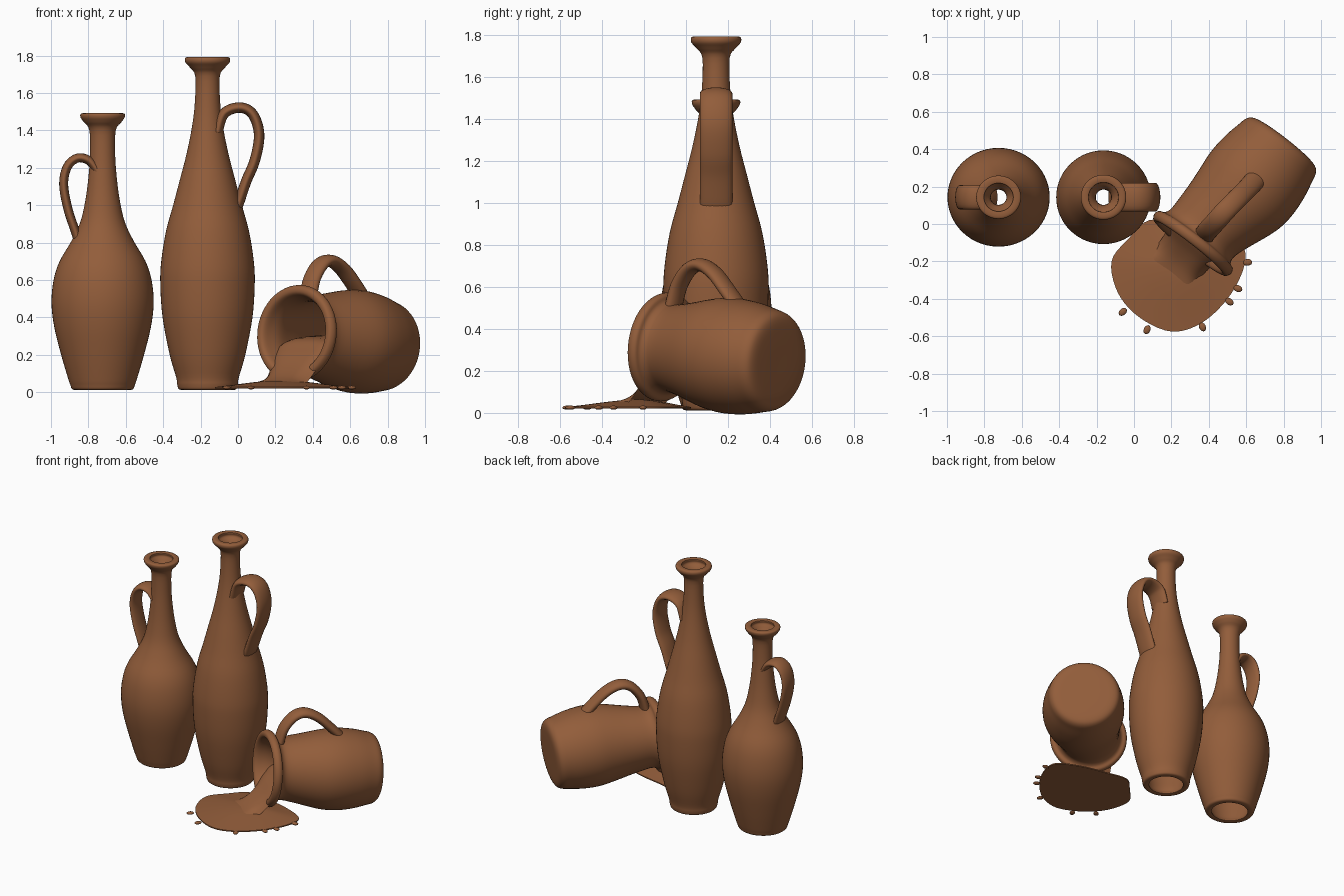
import bpy, bmesh, math
from mathutils import Vector, Matrix

cube = bpy.data.objects.get("Cube")
if cube:
    bpy.data.objects.remove(cube, do_unlink=True)

clay = bpy.data.materials.new("terracotta brown")
clay.use_nodes = True
clay.diffuse_color = (0.29, 0.11, 0.043, 1)
bsdf = clay.node_tree.nodes["Principled BSDF"]
bsdf.inputs["Base Color"].default_value = clay.diffuse_color
bsdf.inputs["Roughness"].default_value = 0.8


def spline(points, steps, closed=False):
    """Catmull-Rom curve through the points."""
    p = [Vector(q) for q in points]
    n = len(p)
    out = []
    for i in range(n if closed else n - 1):
        if closed:
            a, b, c, d = (p[(i + k) % n] for k in (-1, 0, 1, 2))
        else:
            a, b, c, d = (p[min(max(i + k, 0), n - 1)] for k in (-1, 0, 1, 2))
        for s in range(steps):
            t = s / steps
            out.append(b + (c - a) * (t / 2) + (a - b * 2.5 + c * 2 - d / 2) * t * t
                       + (b * 3 - a - c * 3 + d) * (t ** 3 / 2))
    return out if closed else out + [p[-1]]


def finish(name, bm, matrix=None, angle=50):
    bmesh.ops.remove_doubles(bm, verts=bm.verts, dist=0.0004)
    bmesh.ops.recalc_face_normals(bm, faces=bm.faces)
    if matrix:
        bm.transform(matrix)
    mesh = bpy.data.meshes.new(name)
    bm.to_mesh(mesh)
    bm.free()
    mesh.materials.append(clay)
    mesh.polygons.foreach_set("use_smooth", [True] * len(mesh.polygons))
    mesh.set_sharp_from_angle(angle=math.radians(angle))
    obj = bpy.data.objects.new(name, mesh)
    bpy.context.collection.objects.link(obj)
    return obj


def skin(rows, ring=True, loop=False):
    """Bridge rows of points with quads."""
    bm = bmesh.new()
    grid = [[bm.verts.new(co) for co in row] for row in rows]
    n = len(grid[0])
    for i in range(len(grid) if loop else len(grid) - 1):
        a, b = grid[i], grid[(i + 1) % len(grid)]
        for j in range(n if ring else n - 1):
            k = (j + 1) % n
            bm.faces.new((a[j], a[k], b[k], b[j]))
    return bm


def lathe(profile, closed, sides=56):
    rows = []
    for r, z in spline(profile, 4, closed):
        r = max(r, 0)
        rows.append([(r * math.cos(math.tau * k / sides),
                      r * math.sin(math.tau * k / sides), z) for k in range(sides)])
    return skin(rows, loop=closed)


def strap(name, path, side, width, thick, matrix=None, sides=20):
    """Sweep an oval section along a planar path."""
    pts = spline(path, 6)
    side = Vector(side)
    rows = []
    for i, p in enumerate(pts):
        tangent = pts[min(i + 1, len(pts) - 1)] - pts[max(i - 1, 0)]
        normal = tangent.cross(side).normalized()
        rows.append([p + side * (width / 2 * math.cos(math.tau * k / sides))
                     + normal * (thick / 2 * math.sin(math.tau * k / sides))
                     for k in range(sides)])
    bm = skin(rows)
    bmesh.ops.holes_fill(bm, edges=[e for e in bm.edges if e.is_boundary])
    return finish(name, bm, matrix)


def bottle(name, outer, x, stretch):
    """Thick open tube: the outer wall and an offset inner wall."""
    inner = [(max(r - 0.035, 0.042), z) for r, z in reversed(outer)]
    place = Matrix.Translation((x, 0.143, 0)) @ Matrix.Diagonal((stretch, 1, 1, 1))
    finish(name, lathe(outer + inner, True), place)


# Short bottle with its handle
bottle("short_bottle",
       [(0.155, 0.015), (0.167, 0.04), (0.18, 0.08), (0.214, 0.2), (0.25, 0.35), (0.264, 0.48),
        (0.253, 0.6), (0.222, 0.7), (0.16, 0.81), (0.115, 0.91), (0.09, 1.02), (0.074, 1.14),
        (0.065, 1.27), (0.068, 1.4), (0.098, 1.445), (0.114, 1.47), (0.111, 1.49)], -0.724, 1.035)
strap("short_bottle_handle",
      [(-0.75, 0.143, 1.18), (-0.795, 0.143, 1.238), (-0.858, 0.143, 1.252),
       (-0.912, 0.143, 1.206), (-0.932, 0.143, 1.11), (-0.908, 0.143, 0.976),
       (-0.869, 0.143, 0.858), (-0.84, 0.143, 0.76)], (0, 1, 0), 0.13, 0.048)

# Tall bottle with its handle
bottle("tall_bottle",
       [(0.15, 0.015), (0.16, 0.04), (0.166, 0.08), (0.2, 0.2), (0.238, 0.4), (0.25, 0.58),
        (0.245, 0.7), (0.22, 0.86), (0.182, 1.0), (0.148, 1.13), (0.112, 1.27), (0.082, 1.42),
        (0.067, 1.55), (0.065, 1.69), (0.092, 1.735), (0.118, 1.765), (0.115, 1.79)], -0.163, 1.01)
strap("tall_bottle_handle",
      [(-0.11, 0.143, 1.39), (-0.075, 0.143, 1.49), (0.01, 0.143, 1.522), (0.08, 0.143, 1.485),
       (0.113, 0.143, 1.377), (0.09, 0.143, 1.24), (0.043, 0.143, 1.126),
       (0.0, 0.143, 1.0), (-0.03, 0.143, 0.93)], (0, 1, 0), 0.155, 0.056)

# Frame of the toppled jug: local z runs from mouth to base, local -y is up
tilt, heading = math.radians(5.5), math.radians(52)
axis = Vector((math.cos(heading) * math.cos(tilt), math.sin(heading) * math.cos(tilt), -math.sin(tilt)))
across = Vector((math.sin(heading), -math.cos(heading), 0))
lying = Matrix((across, axis.cross(across), axis)).transposed().to_4x4()
lying.translation = (0.31, -0.11, 0.315)

# Jug body, bowed slightly sideways behind the neck
jug = lathe([(0, 0.745), (0.12, 0.745), (0.2, 0.74), (0.235, 0.715), (0.25, 0.66), (0.268, 0.57),
             (0.276, 0.46), (0.265, 0.35), (0.232, 0.2), (0.212, 0.09), (0.225, 0.045),
             (0.252, 0.03), (0.26, 0.005), (0.245, -0.02), (0.215, -0.018), (0.195, 0.02),
             (0.18, 0.09), (0.2, 0.2), (0.235, 0.36), (0.24, 0.5), (0.2, 0.68), (0, 0.7)], False)
for v in jug.verts:
    t = min(max(v.co.z / 0.4, 0), 1)
    v.co.x += 0.05 * t * t * (3 - 2 * t)
finish("fallen_jug", jug, lying)
strap("fallen_jug_handle",
      [(0.02, -0.19, 0.06), (0.02, -0.3, 0.085), (0.025, -0.385, 0.145), (0.03, -0.412, 0.22),
       (0.04, -0.38, 0.31), (0.05, -0.31, 0.4), (0.055, -0.23, 0.49)], (1, 0, 0), 0.11, 0.062, lying)

# Liquid pouring over the lip: distance along jug, half width, crest height, edge height
flow = spline([(0.4, 0.2, 0.31, 0.25), (0.12, 0.185, 0.29, 0.25), (0.03, 0.175, 0.23, 0.19),
               (-0.05, 0.15, 0.145, 0.09), (-0.13, 0.15, 0.085, 0.03),
               (-0.22, 0.19, 0.05, 0.025), (-0.3, 0.22, 0.028, 0.022)], 5)
flat_axis = Vector((math.cos(heading), math.sin(heading), 0))
rows = []
for u, half, crest, edge in flow:
    row = []
    for k in range(17):
        s = k / 8 - 1
        p = Vector((0.31, -0.11, 0)) + flat_axis * u + across * (half * s)
        p.z = edge + (crest - edge) * (1 - s ** 4)
        row.append(p)
    rows.append(row)
finish("pouring_liquid", skin(rows, ring=False), angle=80)

# Puddle, thin at the edge and rising to where the liquid lands
rim = spline([(-0.12, -0.2), (-0.085, -0.37), (0.03, -0.5), (0.2, -0.575), (0.36, -0.53),
              (0.5, -0.4), (0.585, -0.24), (0.58, -0.12), (0.42, -0.04), (0.24, 0.0),
              (0.08, 0.02), (-0.03, -0.08)], 5, True)
mid = Vector((0.23, -0.22))
layers = [(0, 0.02), (1, 0.02), (1, 0.028), (0.75, 0.038), (0.5, 0.05), (0.25, 0.06), (0, 0.065)]
rows = [[(*mid.lerp(p, s), z) for p in rim] for s, z in layers]
finish("puddle", skin(rows))

# Splashed drops around the puddle
drops = [(-0.06, -0.47), (0.07, -0.565), (0.366, -0.55), (0.51, -0.415), (0.555, -0.345), (0.607, -0.205)]
for i, (x, y) in enumerate(drops):
    bm = bmesh.new()
    bmesh.ops.create_uvsphere(bm, u_segments=14, v_segments=8, radius=1)
    turn = Matrix.Rotation(math.atan2(y - mid.y, x - mid.x), 4, "Z")
    finish(f"drop_{i + 1}", bm,
           Matrix.Translation((x, y, 0.025)) @ turn @ Matrix.Diagonal((0.025, 0.018, 0.01, 1)))
